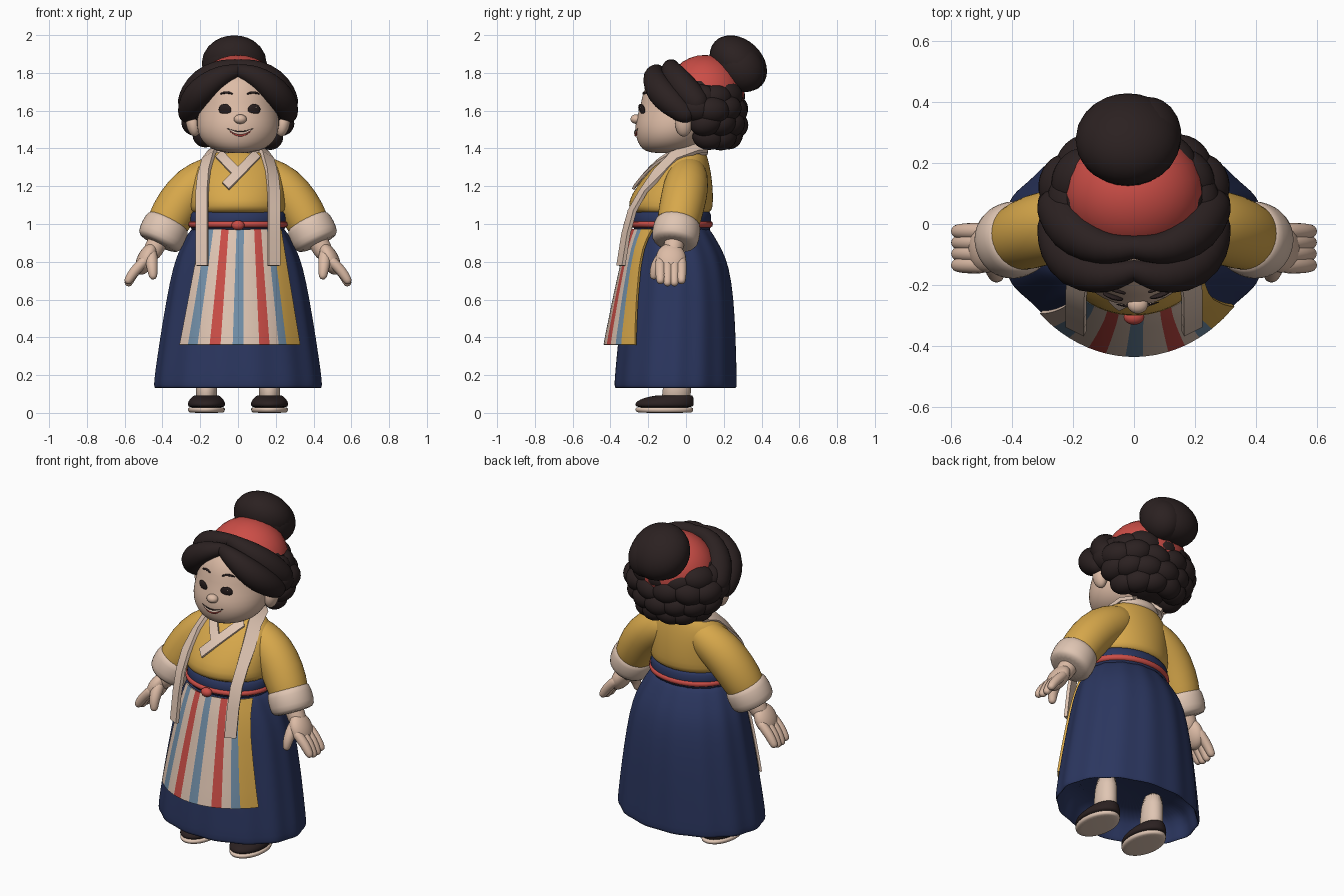
import bpy, bmesh, math, random
from mathutils import Vector, Matrix, Euler

random.seed(4)
if "Cube" in bpy.data.objects:
    bpy.data.objects.remove(bpy.data.objects["Cube"])


def material(name, rgb):
    m = bpy.data.materials.new(name)
    m.use_nodes = True
    m.diffuse_color = (*rgb, 1)
    m.node_tree.nodes["Principled BSDF"].inputs["Base Color"].default_value = (*rgb, 1)
    return m


YELLOW = material("mustard yellow", (.68, .39, .07))
NAVY = material("navy blue", (.024, .037, .115))
RED = material("coral red", (.6, .075, .062))
SKIN = material("skin", (.72, .5, .38))
CREAM = material("cream", (.74, .56, .45))
HAIR = material("dark brown", (.024, .015, .015))
BLUE = material("dusty blue", (.17, .28, .4))


def finish(name, bm, mats, subsurf=0):
    bmesh.ops.recalc_face_normals(bm, faces=bm.faces)
    me = bpy.data.meshes.new(name)
    for f in bm.faces:
        f.smooth = True
    bm.to_mesh(me)
    bm.free()
    for m in mats:
        me.materials.append(m)
    ob = bpy.data.objects.new(name, me)
    bpy.context.collection.objects.link(ob)
    if subsurf:
        ob.modifiers.new("smooth", 'SUBSURF').levels = subsurf
        ob.modifiers["smooth"].render_levels = subsurf
    return ob


def skin_rings(name, rings, mat):
    bm = bmesh.new()
    loops = [[bm.verts.new(p) for p in ring] for ring in rings]
    n = len(loops[0])
    for a, b in zip(loops, loops[1:]):
        for i in range(n):
            j = (i + 1) % n
            bm.faces.new((a[i], a[j], b[j], b[i]))
    bm.faces.new(loops[0])
    bm.faces.new(loops[-1])
    return finish(name, bm, [mat], 1)


# Stack of ellipses; each row is (z, half width, front y, back y)
def loft(name, rows, mat, cx=0, n=32, ripple=0):
    rings = []
    for z, rx, yf, yb in rows:
        ring = []
        for i in range(n):
            a = math.tau * i / n
            k = 1 + ripple * math.cos(14 * a)
            ring.append((cx + k * rx * math.cos(a), (yf + yb) / 2 + k * (yb - yf) / 2 * math.sin(a), z))
        rings.append(ring)
    return skin_rings(name, rings, mat)


# Front y of a lofted shape at a given x and z
def front_y(rows, x, z):
    rows = sorted(rows)
    for a, b in zip(rows, rows[1:]):
        if z <= b[0]:
            break
    t = max(0, min(1, (z - a[0]) / (b[0] - a[0])))
    _, rx, yf, yb = [p + (q - p) * t for p, q in zip(a, b)]
    return (yf + yb) / 2 - (yb - yf) / 2 * math.sqrt(max(0, 1 - (x / rx) ** 2))


def tube(name, pts, radii, mat, rounded=True, n=14):
    pts = [Vector(p) for p in pts]
    radii = list(radii)
    if rounded:
        for end in (0, -1):
            d = (pts[end] - pts[1 if end == 0 else -2]).normalized()
            p, r = pts[end], radii[end]
            extra = [(p + d * r * .6, r * .8), (p + d * r * .95, r * .35)]
            for q, k in extra:
                at = 0 if end == 0 else len(pts)
                pts.insert(at, q)
                radii.insert(at, k)
    ref, rings = Vector((0, 1, 0)), []
    for i, (p, r) in enumerate(zip(pts, radii)):
        t = (pts[min(i + 1, len(pts) - 1)] - pts[max(i - 1, 0)]).normalized()
        ref = (ref - t * ref.dot(t)).normalized()
        w = t.cross(ref)
        rings.append([p + r * (ref * math.cos(math.tau * k / n) + w * math.sin(math.tau * k / n)) for k in range(n)])
    return skin_rings(name, rings, mat)


def ball(name, loc, radii, mat, rot=(0, 0, 0)):
    bm = bmesh.new()
    m = Matrix.Translation(loc) @ Euler(rot).to_matrix().to_4x4() @ Matrix.Diagonal((*radii, 1))
    bmesh.ops.create_uvsphere(bm, u_segments=24, v_segments=16, radius=1, matrix=m)
    return finish(name, bm, [mat])


# Thin cloth from a grid of points; column_mats gives a slot per column
def sheet(name, grid, mats, thickness, column_mats=None):
    bm = bmesh.new()
    v = [[bm.verts.new(p) for p in row] for row in grid]
    for a, b in zip(v, v[1:]):
        for i in range(len(a) - 1):
            f = bm.faces.new((a[i], a[i + 1], b[i + 1], b[i]))
            f.material_index = column_mats[i] if column_mats else 0
    ob = finish(name, bm, mats)
    s = ob.modifiers.new("thickness", 'SOLIDIFY')
    s.thickness, s.offset = thickness, 0
    ob.modifiers.new("edges", 'EDGE_SPLIT').split_angle = .8
    return ob


# Skirt, hollow underneath
skirt = [(1.0, .235, -.265, .115), (.95, .26, -.28, .14), (.88, .3, -.295, .185), (.78, .34, -.31, .23),
         (.6, .375, -.335, .255), (.4, .408, -.36, .265), (.2, .437, -.378, .27), (.14, .442, -.382, .272)]
inside = [(.128, .435, -.375, .265), (.14, .425, -.365, .255), (.24, .41, -.35, .245), (.3, .34, -.3, .2)]
loft("skirt", skirt + inside, NAVY, n=84, ripple=.012)

# Blouse, waistband and belt
torso = [(1.05, .235, -.25, .11), (1.07, .255, -.3, .14), (1.12, .255, -.308, .145), (1.2, .25, -.262, .142),
         (1.28, .238, -.195, .132), (1.34, .205, -.135, .118), (1.38, .14, -.085, .105), (1.4, .09, -.05, .08)]
loft("blouse", torso, YELLOW)
loft("waistband", [(1.075, .24, -.26, .12), (1.062, .256, -.283, .135), (.985, .256, -.285, .135),
                   (.95, .25, -.275, .13)], NAVY)
loft("belt", [(1.02, .25, -.275, .13), (1.013, .265, -.296, .144), (.985, .265, -.296, .144),
              (.977, .25, -.275, .13)], RED)
ball("belt_knot", (0, -.305, .993), (.034, .026, .026), RED)

# Striped apron following the front of the skirt
bounds = [0, .07, .15, .25, .34, .44, .53, .66, .745, .82, .885, 1]
cols = [c for a, b in zip(bounds, bounds[1:]) for c in (a, (a + b) / 2)] + [1]
stripes = [0, 1, 0, 2, 0, 1, 0, 2, 0, 1, 3]
grid = []
for i in range(13):
    t = i / 12
    z = .97 - .61 * t
    left, right = -.19 - .115 * t, .225 + .1 * t
    row = []
    for c in cols:
        x = left + (right - left) * c
        bulge = .018 + .048 * t * (1 - (x / .34) ** 2)
        row.append((x, front_y(skirt, x, z) - bulge, z))
    grid.append(row)
sheet("apron", grid, [CREAM, BLUE, RED, YELLOW], .014, [k for k in stripes for _ in (0, 1)])

# Collar and crossed neck bands
loft("neck", [(1.3, .09, -.09, .08), (1.44, .09, -.09, .08)], SKIN)
loft("collar", [(1.35, .15, -.1, .118), (1.38, .145, -.09, .118), (1.415, .115, -.06, .11),
                (1.418, .1, -.045, .09)], CREAM)


def neck_band(x0, z0, x1, z1, lift):
    grid = []
    side = Vector((z1 - z0, 0, x0 - x1)).normalized() * .024
    for i in range(9):
        t = i / 8
        p = Vector((x0 + (x1 - x0) * t, 0, z0 + (z1 - z0) * t))
        grid.append([(q.x, front_y(torso, q.x, q.z) - lift, q.z) for q in (p - side, p, p + side)])
    sheet("neck_band", grid, [CREAM], .014)


neck_band(-.1, 1.37, .0, 1.265, .007)
neck_band(.1, 1.37, -.065, 1.2, .013)

for s in (1, -1):
    def m(*p):
        return Vector((s * p[0], p[1], p[2]))

    # Long hanging straps
    path = [(.075, .1, 1.405), (.125, .05, 1.4), (.155, -.06, 1.36), (.18, -.148, 1.27), (.19, -.228, 1.17),
            (.19, -.285, 1.07), (.19, -.318, .95), (.19, -.345, .78)]
    grid = []
    for p in path:
        w = m(.03, .015, -.018 if p[2] > 1.25 else 0)
        grid.append([m(*p) - w, m(*p) + w])
    sheet("strap", grid, [CREAM], .02)

    # Sleeve, cuff and hand
    tube("sleeve", [m(.14, .01, 1.255), m(.235, 0, 1.2), m(.32, -.02, 1.1), m(.38, -.045, .99)],
         (.108, .122, .122, .114), YELLOW, n=20)
    tube("cuff", [m(.362, -.04, 1.025), m(.37, -.043, 1.01), m(.39, -.05, .967), m(.416, -.06, .908),
                  m(.425, -.063, .89)], (.1, .122, .129, .127, .1), CREAM, False, 20)
    tube("wrist", [m(.4, -.055, .95), m(.45, -.068, .86)], (.055, .055), SKIN)
    ball("palm", m(.485, -.08, .815), (.048, .08, .09), SKIN, (0, -s * .46, 0))
    for k in range(4):
        y = -.135 + k * .037
        drop = .012 if k in (1, 2) else 0
        tube("finger", [m(.5, y, .8), m(.55, y, .75), m(.578, y, .705 - drop)], (.03, .029, .025), SKIN, n=10)
    tube("thumb", [m(.46, -.12, .83), m(.455, -.162, .775), m(.45, -.17, .73)], (.038, .032, .025), SKIN, n=10)

    # Shoe, sole and sock
    x = s * .167
    loft("sole", [(0, .085, -.25, .025), (.004, .096, -.265, .037), (.026, .1, -.272, .042),
                  (.03, .09, -.26, .03)], CREAM, x)
    loft("shoe", [(.026, .092, -.26, .034), (.04, .1, -.272, .042), (.06, .098, -.265, .042),
                  (.08, .082, -.225, .04), (.095, .066, -.15, .035), (.09, .05, -.12, .02)], HAIR, x)
    loft("sock", [(.06, .058, -.135, .028), (.11, .056, -.125, .026), (.31, .06, -.1, .03)], CREAM, x)

# Head
head = [(1.375, .05, -.17, -.03), (1.385, .11, -.215, .02), (1.41, .165, -.246, .07), (1.46, .207, -.266, .12),
        (1.52, .22, -.272, .16), (1.58, .216, -.256, .18), (1.64, .206, -.238, .19), (1.72, .2, -.225, .19),
        (1.8, .165, -.165, .17), (1.84, .08, -.08, .1)]
loft("head", head, SKIN)
ball("nose", (.012, -.264, 1.555), (.034, .03, .025), SKIN)
for s in (1, -1):
    x = .008 + s * .077
    y = front_y(head, x, 1.605)
    turn = (.2, 0, s * .33)
    ball("ear", (s * .238, -.012, 1.53), (.036, .045, .068), SKIN, (0, s * .2, 0))
    ball("eye", (x, y - .001, 1.605), (.035, .009, .031), HAIR, turn)
    ball("eye_glint", (x + .011, y - .009, 1.617), (.004, .003, .004), CREAM, turn)
    brow = [(.01 + s * d, front_y(head, .01 + s * d, z), z) for d, z in ((.042, 1.69), (.07, 1.7), (.1, 1.69))]
    tube("eyebrow", brow, (.005, .008, .005), HAIR, n=8)


# Smile
def smile(name, half, z, rise, r, mat):
    pts = []
    for i in range(7):
        d = -1 + i / 3
        x, h = .012 + half * d, z + rise * d * d
        pts.append((x, front_y(head, x, h) - .001, h))
    tube(name, pts, [r * k for k in (.5, .8, 1, 1, 1, .8, .5)], mat, n=8)


smile("mouth_line", .068, 1.488, .017, .004, HAIR)
smile("teeth", .055, 1.479, .019, .008, CREAM)
smile("lower_lip", .052, 1.468, .022, .006, RED)

# Hair: base cap, swept front locks and rows of curls
ball("hair_cap", (0, .08, 1.64), (.252, .21, .22), HAIR)
for s in (1, -1):
    front = [(0, -.15, 1.812), (.055, -.168, 1.798), (.115, -.172, 1.772), (.195, -.142, 1.705),
             (.244, -.075, 1.64), (.262, -.01, 1.59)]
    tube("front_lock", [(s * x, y, z) for x, y, z in front], (.035, .05, .063, .08, .076, .06), HAIR)
    crown = [(0, -.075, 1.835), (.07, -.085, 1.825), (.14, -.07, 1.795), (.21, -.02, 1.725), (.25, .05, 1.65)]
    tube("crown_lock", [(s * x, y, z) for x, y, z in crown], (.04, .05, .066, .082, .075), HAIR)
    tube("temple_lock", [(s * .205, -.105, 1.66), (s * .215, -.075, 1.6), (s * .215, -.055, 1.56)],
         (.03, .026, .012), HAIR)

# Each tier: height, half width, half depth, start angle, curl size, count
for z, rx, ry, start, r, count in ((1.675, .205, .15, -6, .08, 7), (1.61, .245, .17, -12, .076, 8),
                                   (1.53, .228, .168, 8, .074, 7), (1.462, .175, .15, 12, .07, 6)):
    for i in range(count):
        a = math.radians(start + (180 - 2 * start) * i / (count - 1))
        k = r * random.uniform(.95, 1.04)
        ball("curl", (rx * math.cos(a), .085 + ry * math.sin(a), z + random.uniform(-.01, .01)),
             (k * 1.25, k, k * .95), HAIR, (0, random.uniform(-.3, .3), a + math.pi / 2))

# Red headscarf and bun
ball("headscarf", (0, .1, 1.685), (.23, .21, .21), RED)
ball("bun", (-.02, .277, 1.85), (.172, .17, .128), HAIR, (-.75, 0, 0))
ball("bun_coil", (-.06, .27, 1.845), (.13, .15, .12), HAIR, (-.8, .2, 0))
ball("bun_coil", (.04, .285, 1.83), (.115, .145, .12), HAIR, (-.8, -.2, 0))
